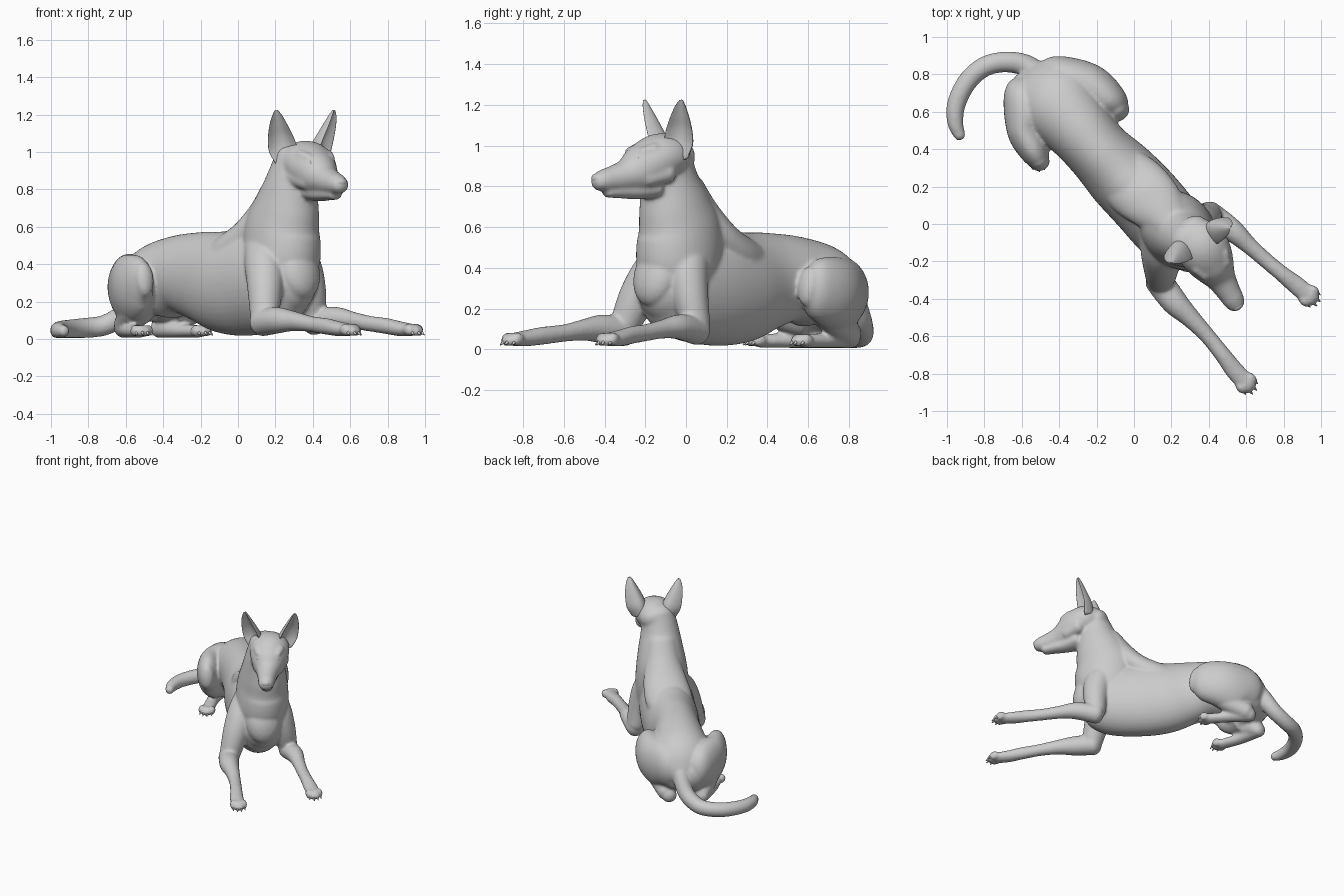
import bpy, bmesh, math
from mathutils import Vector as V

Z = V((0, 0, 1))
BODY_SIDE = V((.74, .67, 0))
HF, HS, H0 = V((.51, -.86, 0)), V((.86, .51, 0)), V((.357, -.11, 0))   # head frame


def head(f, s, z):
    return H0 + HF * f + HS * s + Z * z


def spline(a, b, c, d, t):
    return [.5 * (2 * q + (r - p) * t + (2 * p - 5 * q + 4 * r - s) * t * t
                  + (3 * q - p - 3 * r + s) * t ** 3) for p, q, r, s in zip(a, b, c, d)]


def loft(bm, pts, hint=BODY_SIDE, cup=0, sides=40, sub=7):
    """Skin elliptical rings along a smooth path; points are x, y, z, width, depth."""
    pts = [tuple(p) if len(p) == 5 else tuple(p) + (p[3],) for p in pts]
    n, path = len(pts), []
    for i in range(n - 1):
        q = [pts[max(0, min(n - 1, i + k))] for k in (-1, 0, 1, 2)]
        path += [spline(*q, j / sub) for j in range(sub)]
    path.append(list(pts[-1]))
    rings, m = [], len(path)
    for i, p in enumerate(path):
        t = (V(path[min(i + 1, m - 1)][:3]) - V(path[max(i - 1, 0)][:3])).normalized()
        rings.append((V(p[:3]), t, p[3], p[4]))

    def cap(ring, sign):
        c, t, w, d = ring
        return [(c + t * sign * .75 * min(w, d) * math.sin(a), t, w * math.cos(a), d * math.cos(a))
                for a in (.3, .6, .9, 1.2, 1.45)]
    rings = cap(rings[0], -1)[::-1] + rings + cap(rings[-1], 1)
    loops = []
    for c, t, w, d in rings:
        u = (hint - t * hint.dot(t)).normalized()
        v = u.cross(t)
        loop = []
        for k in range(sides):
            a = math.tau * k / sides
            co = c + u * w * math.cos(a) + v * (d * math.sin(a) + cup * w * (math.cos(a) ** 2 - .5))
            co.z = max(co.z, .006)
            loop.append(bm.verts.new(co))
        loops.append(loop)
    for A, B in zip(loops, loops[1:]):
        for k in range(sides):
            bm.faces.new((A[k], A[k - 1], B[k - 1], B[k]))
    bm.faces.new(loops[0])
    bm.faces.new(loops[-1][::-1])


def finish(bm, name):
    bmesh.ops.recalc_face_normals(bm, faces=bm.faces)
    for f in bm.faces:
        f.smooth = True
    me = bpy.data.meshes.new(name)
    bm.to_mesh(me)
    bm.free()
    ob = bpy.data.objects.new(name, me)
    bpy.context.collection.objects.link(ob)
    return ob


body, claws = bmesh.new(), bmesh.new()

# torso, chest to rump
loft(body, [(.32, -.14, .37, .13, .17), (.28, -.1, .35, .165, .21), (.19, -.02, .315, .195, .265),
            (.06, .13, .305, .2, .287), (-.07, .265, .305, .195, .275), (-.2, .4, .335, .175, .24),
            (-.31, .53, .345, .19, .21), (-.41, .65, .3, .23, .21), (-.465, .72, .23, .2, .17),
            (-.48, .74, .17, .14, .1)])
# neck running down into the breast
loft(body, [(.31, -.09, .96, .12, .11), (.285, -.08, .83, .14, .145), (.26, -.055, .7, .165, .19),
            (.235, -.03, .57, .185, .225), (.235, -.035, .43, .19, .225), (.23, -.04, .3, .175, .18)])
# withers, blending neck into back
loft(body, [(.21, .005, .8, .1, .07), (.165, .055, .66, .13, .1), (.09, .13, .55, .16, .1),
            (0, .21, .47, .17, .11), (-.1, .31, .42, .14, .11)])
# skull and muzzle
loft(body, [(*head(f, 0, z), w, h) for f, z, w, h in (
    (-.1, .94, .09, .08), (-.05, .945, .13, .105), (.02, .94, .142, .12), (.09, .905, .132, .12),
    (.155, .872, .108, .11), (.22, .85, .08, .08), (.29, .835, .065, .066),
    (.345, .827, .058, .056), (.37, .824, .05, .046))], HS)
# lower jaw
loft(body, [(*head(f, 0, z), w, h) for f, z, w, h in (
    (.06, .79, .085, .05), (.16, .778, .062, .042), (.25, .774, .05, .033), (.32, .77, .042, .026))], HS)
# brows and cheeks
for s in (-1, 1):
    loft(body, [(*head(.1, s * .085, .985), .028), (*head(.16, s * .068, .968), .022)], Z)
    loft(body, [(*head(.03, s * .085, .87), .055), (*head(.13, s * .065, .84), .045)], Z)
# tail, curled round on the ground
loft(body, [(-.44, .72, .39, .06), (-.52, .81, .26, .06), (-.6, .855, .14, .058), (-.71, .865, .075, .055),
            (-.81, .835, .06, .054), (-.895, .755, .052, .053), (-.95, .64, .047, .05),
            (-.955, .54, .045, .043), (-.93, .47, .042, .031)], Z)

# front legs: shoulder, upper arm, forearm
front_legs = [
    ([(.11, -.05, .49, .08), (.14, -.14, .4, .105), (.145, -.23, .27, .095), (.14, -.3, .12, .075)],
     [(.13, -.3, .09, .075), (.215, -.415, .1, .07), (.3, -.5, .095, .053), (.39, -.595, .08, .043),
      (.475, -.7, .067, .044), (.535, -.78, .055, .05, .04), (.59, -.84, .048, .05, .034)]),
    ([(.26, .05, .49, .08), (.335, .01, .41, .1), (.38, .02, .27, .09), (.4, .05, .12, .07)],
     [(.4, .055, .09, .07), (.52, -.03, .11, .062), (.61, -.11, .1, .047), (.7, -.19, .083, .042),
      (.79, -.265, .07, .043), (.865, -.325, .055, .05, .04), (.925, -.375, .048, .05, .034)])]
# hind legs: thigh, folded shin, foot
hind_legs = [
    ([(-.53, .71, .22, .13, .14), (-.56, .63, .25, .135, .195), (-.565, .49, .275, .11, .185),
      (-.53, .385, .31, .08, .145), (-.5, .325, .32, .052, .095)],
     [(-.51, .37, .26, .06), (-.56, .5, .15, .07), (-.6, .66, .075, .065)],
     [(-.61, .68, .06, .055), (-.58, .52, .045, .045, .038), (-.535, .4, .042, .046, .034),
      (-.52, .36, .038, .046, .03)]),
    ([(-.43, .74, .22, .13, .14), (-.36, .755, .25, .135, .195), (-.23, .725, .275, .125, .18),
      (-.12, .645, .3, .095, .15), (-.08, .6, .31, .06, .1)],
     [(-.14, .63, .26, .06), (-.25, .72, .15, .07), (-.39, .8, .075, .065)],
     [(-.42, .81, .06, .055), (-.31, .7, .045, .045, .038), (-.23, .61, .042, .046, .034),
      (-.205, .58, .038, .046, .03)])]


def toes(limb):
    """Four toes, each with a claw, at the end of a limb."""
    tip = V(limb[-1][:3])
    d = tip - V(limb[-2][:3])
    d.z = 0
    d.normalize()
    side = d.cross(Z)
    for k in (-1.5, -.5, .5, 1.5):
        reach = .055 if abs(k) < 1 else .032
        a, dk = tip + side * k * .026, (d + side * k * .04).normalized()
        b = a + dk * reach
        b.z = .034
        loft(body, [(*a, .022, .028), (*(a + b) / 2 + Z * .01, .023, .031), (*b, .018, .024)], side, sides=14)
        c = b + dk * .01
        e = c + dk * .015 - Z * .012
        loft(claws, [(*c, .008), (*e, .003)], side, sides=8, sub=2)


for leg in front_legs + hind_legs:
    for limb in leg:
        loft(body, limb)
    toes(leg[-1])

dog = finish(body, "body")
rm = dog.modifiers.new("fuse", 'REMESH')
rm.mode, rm.voxel_size, rm.use_smooth_shade = 'VOXEL', .009, True
sm = dog.modifiers.new("soften", 'SMOOTH')
sm.factor, sm.iterations = .5, 12
finish(claws, "claws")

# ears: thin cupped shells opening forward and outward
for s, name in ((-1, "right_ear"), (1, "left_ear")):
    ear = bmesh.new()
    opening = (HF * .82 + HS * s * .57).normalized()
    loft(ear, [(*head(f, s * o, z), w, t) for f, o, z, w, t in (
        (-.03, .1, .96, .06, .035), (-.03, .115, 1.02, .076, .026), (-.022, .135, 1.08, .07, .016),
        (-.01, .156, 1.14, .052, .012), (0, .171, 1.19, .031, .009), (.004, .179, 1.22, .012, .006))],
        Z.cross(opening), cup=.75)
    finish(ear, name)
    # eye
    eye = bmesh.new()
    loft(eye, [(*head(.155, s * .077, .943), .014), (*head(.18, s * .069, .94), .012)], Z, sides=16)
    finish(eye, name.replace("ear", "eye"))

# nose pad
nose = bmesh.new()
loft(nose, [(*head(.36, 0, .84), .034, .026), (*head(.385, 0, .836), .032, .026)], HS, sides=20)
finish(nose, "nose")
